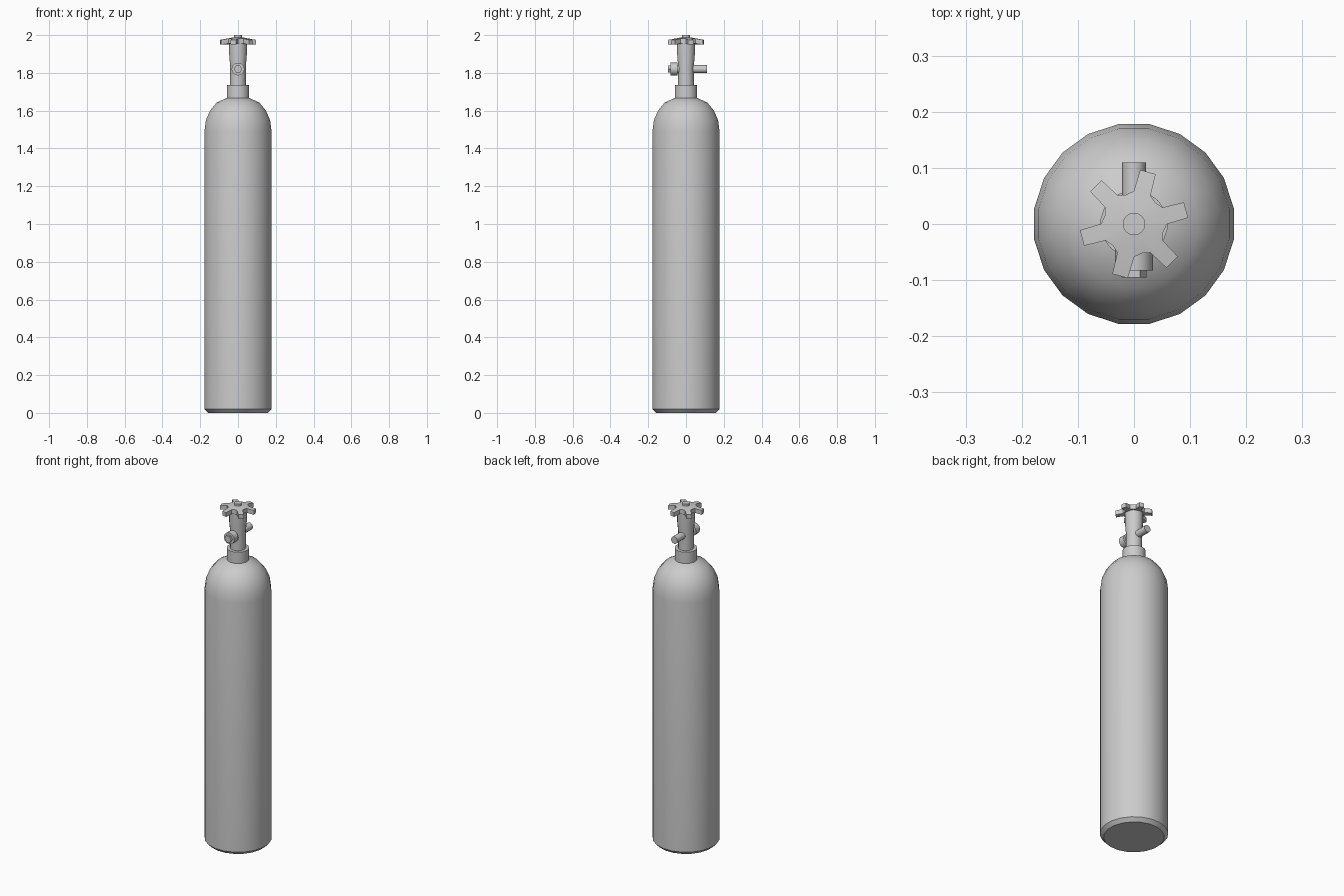
import bpy, bmesh
from math import sin, cos, pi, radians
from mathutils import Matrix

if "Cube" in bpy.data.objects:
    bpy.data.objects.remove(bpy.data.objects["Cube"])


def finish(name, bm, angle=35):
    bmesh.ops.recalc_face_normals(bm, faces=bm.faces[:])
    me = bpy.data.meshes.new(name)
    bm.to_mesh(me)
    bm.free()
    ob = bpy.data.objects.new(name, me)
    bpy.context.collection.objects.link(ob)
    bpy.ops.object.select_all(action='DESELECT')
    ob.select_set(True)
    bpy.context.view_layer.objects.active = ob
    bpy.ops.object.shade_smooth_by_angle(angle=radians(angle))
    return ob


def stack(bm, rings):
    # skin a list of point rings and cap both ends
    loops = [[bm.verts.new(p) for p in ring] for ring in rings]
    n = len(loops[0])
    for a, b in zip(loops, loops[1:]):
        for i in range(n):
            j = (i + 1) % n
            bm.faces.new((a[i], a[j], b[j], b[i]))
    bm.faces.new(loops[0][::-1])
    bm.faces.new(loops[-1])


def lathe(name, profile, sides, start=0.0, matrix=None):
    bm = bmesh.new()
    stack(bm, [[(r * cos(start + 2 * pi * i / sides), r * sin(start + 2 * pi * i / sides), z)
                for i in range(sides)] for r, z in profile])
    if matrix:
        bm.transform(matrix)
    return finish(name, bm)


# Tank body with chamfered foot and domed shoulder
lathe("tank_body", [(0.16, 0), (0.18, 0.02), (0.18, 1.49), (0.172, 1.55),
                    (0.15, 1.60), (0.115, 1.642), (0.06, 1.668), (0.04, 1.672)],
      20, pi / 20)

# Neck collar and valve stem
lathe("neck_collar", [(0.06, 1.65), (0.06, 1.735)], 20, pi / 20)
lathe("valve_stem", [(0.042, 1.72), (0.042, 1.83), (0.048, 1.90), (0.048, 1.96)], 16, pi / 16)

# Side fittings: outlet at the back, nut and hex plug at the front
VALVE_Z = 1.82
to_back = Matrix.Translation((0, 0, VALVE_Z)) @ Matrix.Rotation(-pi / 2, 4, 'X')
to_front = Matrix.Translation((0, 0, VALVE_Z)) @ Matrix.Rotation(pi / 2, 4, 'X')
lathe("outlet_pipe", [(0.021, 0.02), (0.021, 0.11)], 12, 0, to_back)
lathe("plug_neck", [(0.022, 0.02), (0.022, 0.06)], 12, 0, to_front)
lathe("plug_nut", [(0.034, 0.045), (0.034, 0.083)], 12, 0, to_front)
lathe("plug_hex", [(0.022, 0.08), (0.022, 0.095)], 6, 0, to_front)

# Six-armed hand wheel, sloping down towards the arm tips
outline = []
for k in range(6):
    for deg, r in ((-15, 0.059), (-12.5, 0.07), (-8.5, 0.097),
                   (8.5, 0.097), (12.5, 0.07), (15, 0.059), (30, 0.054)):
        outline.append((radians(15 + 60 * k + deg), r))


def wheel_ring(z_mid, slope, fixed=None):
    return [((fixed or r) * cos(a), (fixed or r) * sin(a), z_mid - slope * (fixed or r))
            for a, r in outline]


bm = bmesh.new()
stack(bm, [wheel_ring(1.955, 0, 0.03), wheel_ring(1.965, 0.16),
           wheel_ring(1.992, 0.18), wheel_ring(1.992, 0.18, 0.02)])
finish("hand_wheel", bm, 30)

# Centre nut on the wheel
lathe("wheel_nut", [(0.02, 1.97), (0.02, 2.0)], 16)
